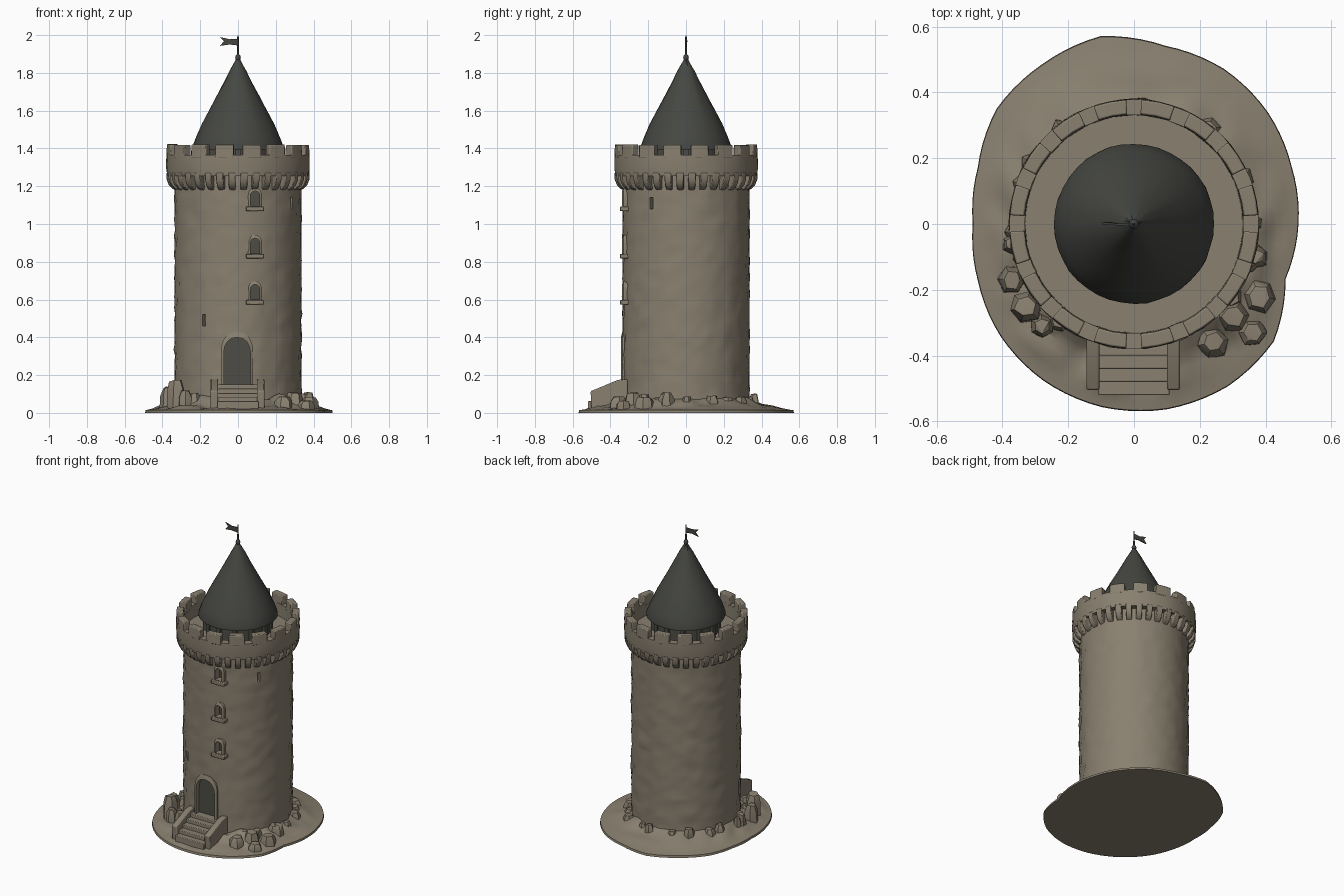
import bpy, bmesh, math, random
from mathutils import Vector, noise

random.seed(4)
if "Cube" in bpy.data.objects:
    bpy.data.objects.remove(bpy.data.objects["Cube"], do_unlink=True)


def material(name, rgb):
    m = bpy.data.materials.new(name)
    m.use_nodes = True
    m.diffuse_color = (*rgb, 1)
    m.node_tree.nodes["Principled BSDF"].inputs["Base Color"].default_value = (*rgb, 1)
    return m


STONE = material("warm stone", (0.25, 0.215, 0.16))
SLATE = material("dark slate", (0.06, 0.063, 0.054))
WOOD = material("dark door wood", (0.075, 0.073, 0.06))


def finish(name, bm, mat, smooth=35, bevel=0):
    bmesh.ops.recalc_face_normals(bm, faces=bm.faces)
    me = bpy.data.meshes.new(name)
    bm.to_mesh(me)
    bm.free()
    me.materials.append(mat)
    ob = bpy.data.objects.new(name, me)
    bpy.context.collection.objects.link(ob)
    bpy.ops.object.select_all(action='DESELECT')
    ob.select_set(True)
    bpy.context.view_layer.objects.active = ob
    if bevel:
        mod = ob.modifiers.new("worn edges", 'BEVEL')
        mod.width = bevel
        mod.segments = 2
    if smooth:
        bpy.ops.object.shade_smooth_by_angle(angle=math.radians(smooth))
    return ob


def polar(r, a, z):
    return Vector((r * math.cos(a), r * math.sin(a), z))


def loft(bm, loops, caps=True):
    """Skin a list of closed point loops."""
    rows = [[bm.verts.new(p) for p in loop] for loop in loops]
    n = len(rows[0])
    for a, b in zip(rows, rows[1:]):
        for i in range(n):
            bm.faces.new((a[i], a[(i + 1) % n], b[(i + 1) % n], b[i]))
    if caps:
        bm.faces.new(rows[0])
        bm.faces.new(rows[-1])
    return rows


def lathe(name, profile, mat, n=48, rough=0.0, smooth=35):
    bm = bmesh.new()
    loops = []
    for r, z in profile:
        loops.append([polar(r + rough * noise.noise(polar(9, math.tau * i / n, z * 22)),
                            math.tau * i / n, z) for i in range(n)])
    loft(bm, loops)
    return finish(name, bm, mat, smooth)


def box(bm, x, y, z):
    loft(bm, [[(x[0], y[0], h), (x[1], y[0], h), (x[1], y[1], h), (x[0], y[1], h)] for h in z])


def arch(cx, half, z0, z1):
    """Outline of a pointed opening as (x, z)."""
    spring = z1 - half * 1.15
    pts = [(cx - half, z0), (cx + half, z0)]
    for s, ks in ((1, range(5)), (-1, range(3, -1, -1))):
        for k in ks:
            t = k / 4
            pts.append((cx + s * half * math.cos(t * math.pi / 2) ** 0.85,
                        spring + (z1 - spring) * math.sin(t * math.pi / 2)))
    return pts


def arch_solid(name, outline, y0, y1, mat):
    bm = bmesh.new()
    loft(bm, [[(x, y, z) for x, z in outline] for y in (y0, y1)])
    return finish(name, bm, mat, 0)


def arch_frame(name, inner, outer, y0, y1):
    bm = bmesh.new()
    loops = [[(x, y, z) for x, z in o] for o, y in
             ((inner, y0), (outer, y0 + 0.008), (outer, y1), (inner, y1), (inner, y0))]
    loft(bm, loops, caps=False)
    bmesh.ops.remove_doubles(bm, verts=bm.verts, dist=0.0001)
    finish(name, bm, STONE, 30)


# Tower shaft with gently uneven stone courses
tower = lathe("tower_shaft", [(0.336, 0.02 + 1.26 * i / 40) for i in range(41)], STONE, 64, 0.009)


def carve(cutter):
    mod = tower.modifiers.new("opening", 'BOOLEAN')
    mod.object = cutter
    mod.operation = 'DIFFERENCE'
    mod.solver = 'EXACT'
    bpy.context.view_layer.objects.active = tower
    bpy.ops.object.modifier_apply(modifier=mod.name)
    bpy.data.objects.remove(cutter, do_unlink=True)


# Doorway
door = arch(-0.005, 0.07, 0.14, 0.40)
carve(arch_solid("door_cutter", door, -0.45, -0.295, STONE))
arch_solid("door", door, -0.308, -0.29, WOOD)
arch_frame("door_frame", door, arch(-0.005, 0.085, 0.13, 0.43), -0.345, -0.30)

# Stair windows with frames and sills
for i, z in enumerate((0.585, 0.83, 1.08)):
    hole = arch(0.09, 0.024, z + 0.015, z + 0.095)
    carve(arch_solid("window_cutter", hole, -0.45, -0.28, STONE))
    arch_solid(f"window_pane_{i}", hole, -0.295, -0.279, WOOD)
    arch_frame(f"window_frame_{i}", hole, arch(0.09, 0.036, z + 0.003, z + 0.112), -0.338, -0.30)
    bm = bmesh.new()
    box(bm, (0.042, 0.138), (-0.35, -0.29), (z - 0.012, z + 0.012))
    finish(f"window_sill_{i}", bm, STONE, 30, 0.004)

# Narrow arrow slits
for a, z in ((-0.57, 1.11), (-2.14, 0.49)):
    bm = bmesh.new()
    c, t = polar(0.335, a, 0), polar(0.009, a + math.pi / 2, 0)
    d = polar(0.035, a, 0)
    loft(bm, [[p + Vector((0, 0, h)) for p in (c - t - d, c + t - d, c + t + d, c - t + d)]
              for h in (z - 0.03, z + 0.03)])
    carve(finish("slit_cutter", bm, STONE, 0))

# Parapet ring and walkway
lathe("parapet", [(0.30, 1.255), (0.375, 1.255), (0.38, 1.30), (0.379, 1.365), (0.332, 1.365),
                  (0.33, 1.28), (0.05, 1.28)], STONE, 64, 0.004)


def arc_row(name, count, fill, profile, jitter, bevel):
    """Repeat a radial (r, z) section as short curved blocks round the tower."""
    bm = bmesh.new()
    for i in range(count):
        mid = math.tau * (i + 0.5) / count
        half = math.pi / count * fill * random.uniform(0.93, 1.07)
        dz = random.uniform(-jitter, 0)
        top = max(z for r, z in profile)
        loft(bm, [[polar(r, mid + half * s, z + (dz if z == top else 0)) for r, z in profile]
                  for s in (-1, 0, 1)])
    return finish(name, bm, STONE, 35, bevel)


arc_row("merlons", 16, 0.66, [(0.331, 1.35), (0.38, 1.35), (0.378, 1.423), (0.334, 1.423)], 0.006, 0.005)
arc_row("corbels", 36, 0.56, [(0.32, 1.175), (0.345, 1.185), (0.366, 1.205), (0.378, 1.235),
                              (0.379, 1.27), (0.32, 1.27)], 0, 0.004)

# Turret under the roof, with posts
lathe("turret_wall", [(0.195, 1.27), (0.195, 1.42)], WOOD, 32)
bm = bmesh.new()
for i in range(12):
    p = polar(0.2, math.tau * i / 12, 0)
    box(bm, (p.x - 0.012, p.x + 0.012), (p.y - 0.012, p.y + 0.012), (1.27, 1.42))
finish("turret_posts", bm, WOOD, 0)

# Flared conical roof, finial and pole
lathe("roof", [(0.19, 1.40), (0.243, 1.392), (0.243, 1.405), (0.222, 1.46), (0.192, 1.53), (0.155, 1.60),
               (0.112, 1.68), (0.075, 1.75), (0.045, 1.81), (0.022, 1.85), (0.008, 1.875)],
      SLATE, 40, 0.004)
lathe("finial", [(0.004, 1.86), (0.012, 1.87), (0.015, 1.882), (0.011, 1.894), (0.005, 1.90),
                 (0.004, 1.99), (0.001, 2.0)], SLATE, 12)

# Swallow-tailed flag
bm = bmesh.new()
flag = [(0, 1.945), (0, 1.98), (-0.045, 1.978), (-0.095, 1.99), (-0.075, 1.967), (-0.095, 1.943), (-0.045, 1.95)]
loft(bm, [[(x, y + 0.004 * math.sin(x * 60), z) for x, z in flag] for y in (-0.003, 0.003)])
finish("flag", bm, SLATE, 0)

# Rocky mound with an irregular outline, one radius for each twenty degrees
RADII = [0.50, 0.51, 0.53, 0.545, 0.55, 0.58, 0.56, 0.545, 0.505,
         0.49, 0.505, 0.53, 0.55, 0.565, 0.572, 0.57, 0.555, 0.49]


def outline(a):
    f = (a / math.tau * 18) % 18
    i = int(f)
    return RADII[i] + (RADII[(i + 1) % 18] - RADII[i]) * (f - i)


def mound_height(a, t):
    wild = 0.02 + 0.035 * max(0, -math.sin(a) + 0.25)
    bump = noise.noise(polar(2.6 + t * 2.5, a, 3)) * wild * math.sin(math.pi * min(1, t + 0.15))
    return max(0.008, 0.014 + 0.078 * (1 - t) ** 1.3 + bump)


bm = bmesh.new()
N = 90
loops = [[polar(outline(math.tau * i / N), math.tau * i / N, 0) for i in range(N)]]
for k in range(10, -1, -1):
    t = k / 10
    loops.append([polar(0.3 + (outline(a) - 0.3) * t * (0.99 if k == 10 else 1), a, mound_height(a, t))
                  for a in (math.tau * i / N for i in range(N))])
loft(bm, loops)
finish("rocky_mound", bm, STONE, 28)

# Boulders: chipped blocks set round the foot of the wall
bm = bmesh.new()


def boulder(x, y, size, top):
    turn = random.uniform(0, math.tau)
    pts = []
    for k, (h, s) in enumerate(((0, 1), (top * 0.7, 0.92), (top, 0.62))):
        for i in range(6):
            p = polar(size * s * random.uniform(0.82, 1.1), turn + i * math.tau / 6, h * random.uniform(0.93, 1))
            pts.append(bm.verts.new(p + Vector((x, y, 0))))
    bmesh.ops.convex_hull(bm, input=pts)


for x, y, s, h in ((-0.33, -0.25, 0.055, 0.175), (-0.37, -0.17, 0.045, 0.14), (-0.28, -0.31, 0.04, 0.12),
                   (-0.37, -0.06, 0.035, 0.12), (0.30, -0.28, 0.055, 0.11), (0.38, -0.22, 0.055, 0.085),
                   (0.24, -0.36, 0.05, 0.09), (0.37, -0.10, 0.04, 0.11), (0.36, -0.33, 0.045, 0.065)):
    boulder(x, y, s, h)
for i in range(20):
    a = math.tau * i / 20 + random.uniform(-0.1, 0.1)
    if abs(math.cos(a)) > 0.5 or math.sin(a) > 0:
        p = polar(random.uniform(0.345, 0.375), a, 0)
        boulder(p.x, p.y, random.uniform(0.025, 0.045), random.uniform(0.08, 0.115))
finish("boulders", bm, STONE, 25)

# Entrance steps and sloping side walls
bm = bmesh.new()
for i in range(5):
    box(bm, (-0.108, 0.108), (-0.52 + i * 0.04, -0.3), (0, 0.062 + i * 0.022))
finish("entrance_steps", bm, STONE, 30, 0.004)
bm = bmesh.new()
side = [(-0.5, 0), (-0.505, 0.115), (-0.48, 0.125), (-0.36, 0.175), (-0.31, 0.178), (-0.31, 0)]
for x0, x1 in ((-0.145, -0.105), (0.1, 0.14)):
    loft(bm, [[(x, y, z) for y, z in side] for x in (x0, x1)])
finish("stair_side_walls", bm, STONE, 30, 0.006)
